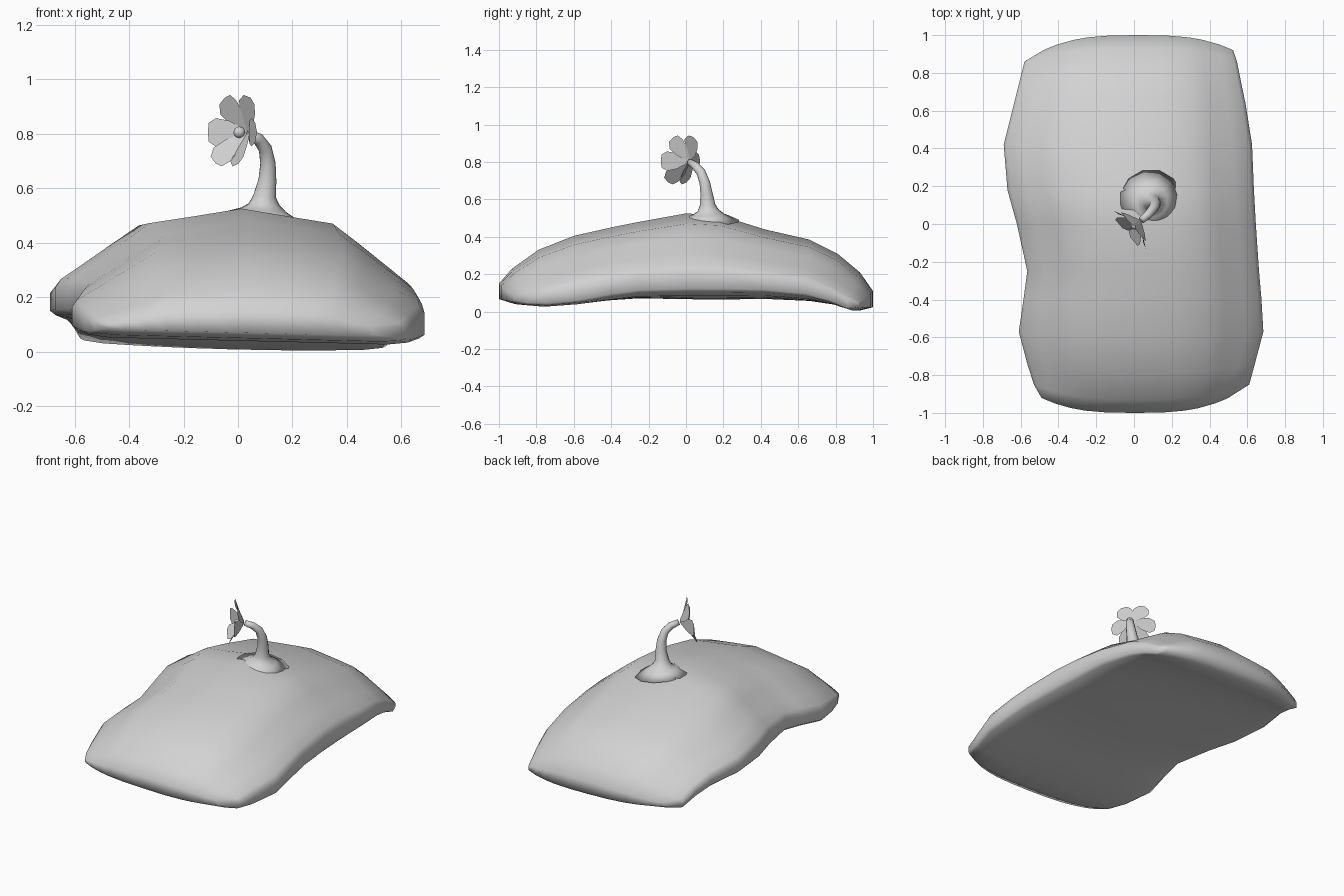
import bpy, bmesh, math
from mathutils import Vector

cube = bpy.data.objects.get("Cube")
if cube:
    bpy.data.objects.remove(cube, do_unlink=True)

grey = bpy.data.materials.new("plain_grey")
grey.use_nodes = True
colour = (0.65, 0.65, 0.65, 1)
grey.diffuse_color = colour
grey.node_tree.nodes["Principled BSDF"].inputs["Base Color"].default_value = colour


def finish(name, bm, smooth=True, closed=True):
    if closed:
        bmesh.ops.recalc_face_normals(bm, faces=bm.faces)
    mesh = bpy.data.meshes.new(name)
    bm.to_mesh(mesh)
    bm.free()
    obj = bpy.data.objects.new(name, mesh)
    bpy.context.collection.objects.link(obj)
    mesh.materials.append(grey)
    for face in mesh.polygons:
        face.use_smooth = smooth


def bridge(bm, ring_a, ring_b):
    n = len(ring_a)
    for i in range(n):
        j = (i + 1) % n
        bm.faces.new((ring_a[i], ring_a[j], ring_b[j], ring_b[i]))


# Cushion-like mound: cross-sections lofted from front to back
# y, left edge, right edge, bottom, top, end bulge
sections = [
    (-.92, -.49, .50, .07, .15, -.08),
    (-.85, -.53, .61, .05, .23, -.08),
    (-.74, -.565, .64, .04, .33, -.05),
    (-.57, -.61, .685, .055, .405, -.03),
    (-.4, -.585, .675, .085, .45, 0),
    (-.25, -.565, .662, .105, .48, 0),
    (0, -.62, .645, .11, .525, 0),
    (.18, -.67, .635, .11, .515, 0),
    (.42, -.69, .625, .11, .44, 0),
    (.64, -.635, .59, .09, .385, .02),
    (.76, -.605, .565, .06, .31, .05),
    (.86, -.58, .545, .022, .21, .07),
    (.92, -.48, .525, .035, .11, .08),
]
# across, upper height, lower height
half = [(1, .28, .07), (.97, .36, .03), (.85, .5, 0), (.68, .7, 0),
        (.53, .87, 0), (.3, .925, 0)]
profile = [(-u, t, b) for u, t, b in half] + [(0, 1, 0)] + half[::-1]

bm = bmesh.new()
rows = []
for y, xl, xr, zb, zt, bulge in sections:
    upper, lower = [], []
    sag = .045 * max(0, 1 - ((y - .2) / .8) ** 2)
    for u, t, b in profile:
        x = (xl + xr) / 2 + u * (xr - xl) / 2
        py = y + bulge * (1 - abs(u) ** 3)
        tilt = -.025 * x
        belly = sag * (1 - u * u)
        upper.append(bm.verts.new((x, py, zb + t * (zt - zb) + tilt * (1 - t))))
        lower.append(bm.verts.new((x, py, zb + b * (zt - zb) + tilt - belly)))
    rows.append((upper, lower))
for (ua, la), (ub, lb) in zip(rows, rows[1:]):
    bridge(bm, ua + la[::-1], ub + lb[::-1])
for upper, lower in (rows[0], rows[-1]):
    for i in range(len(upper) - 1):
        bm.faces.new((upper[i], upper[i + 1], lower[i + 1], lower[i]))
finish("mound", bm)

# Bent stem flaring into the mound
path = [
    (.09, .12, .485, .17), (.095, .12, .52, .085), (.096, .118, .54, .058),
    (.098, .115, .57, .043), (.108, .11, .63, .034), (.11, .10, .69, .029),
    (.10, .08, .745, .025), (.075, .05, .78, .022), (.04, .02, .80, .018),
]
points = [Vector(p[:3]) for p in path]
bm = bmesh.new()
rings = []
for i, p in enumerate(points):
    tangent = (points[min(i + 1, len(points) - 1)] - points[max(i - 1, 0)]).normalized()
    side = Vector((.7, -.7, 0))
    side = (side - tangent * side.dot(tangent)).normalized()
    other = tangent.cross(side)
    ring = []
    for k in range(12):
        a = math.tau * k / 12
        ring.append(bm.verts.new(p + path[i][3] * (side * math.cos(a) + other * math.sin(a))))
    rings.append(ring)
for a, b in zip(rings, rings[1:]):
    bridge(bm, a, b)
bm.faces.new(rings[0])
bm.faces.new(rings[-1])
finish("stem", bm)

# Six broad petals cupped around the end of the stem, the lower ones tipped forward
facing = Vector((-.76, -.65, 0)).normalized()
across = Vector((facing.y, -facing.x, 0))
up = Vector((0, 0, 1))
heart = Vector((.035, .018, .805))
outline = [(.005, .008), (.06, .042), (.105, .052), (.138, .035), (.146, 0)]
outline += [(r, -w) for r, w in outline[-2::-1]]
for k in range(6):
    a = math.tau * k / 6
    out = across * math.cos(a) + up * math.sin(a)
    wide = up * math.cos(a) - across * math.sin(a)
    slope = .5 - .2 * math.sin(a)
    reach = .95 + .06 * math.sin(a)
    bm = bmesh.new()
    verts = []
    for r, w in outline:
        lift = slope * r + 5 * w * w
        verts.append(bm.verts.new(heart + out * r * reach + wide * w + facing * lift))
    bm.faces.new(verts)
    finish(f"petal_{k + 1}", bm, smooth=False, closed=False)

# Small flower centre
bm = bmesh.new()
bmesh.ops.create_icosphere(bm, subdivisions=2, radius=.022)
bmesh.ops.translate(bm, verts=bm.verts, vec=heart + facing * .04)
finish("flower_centre", bm)
